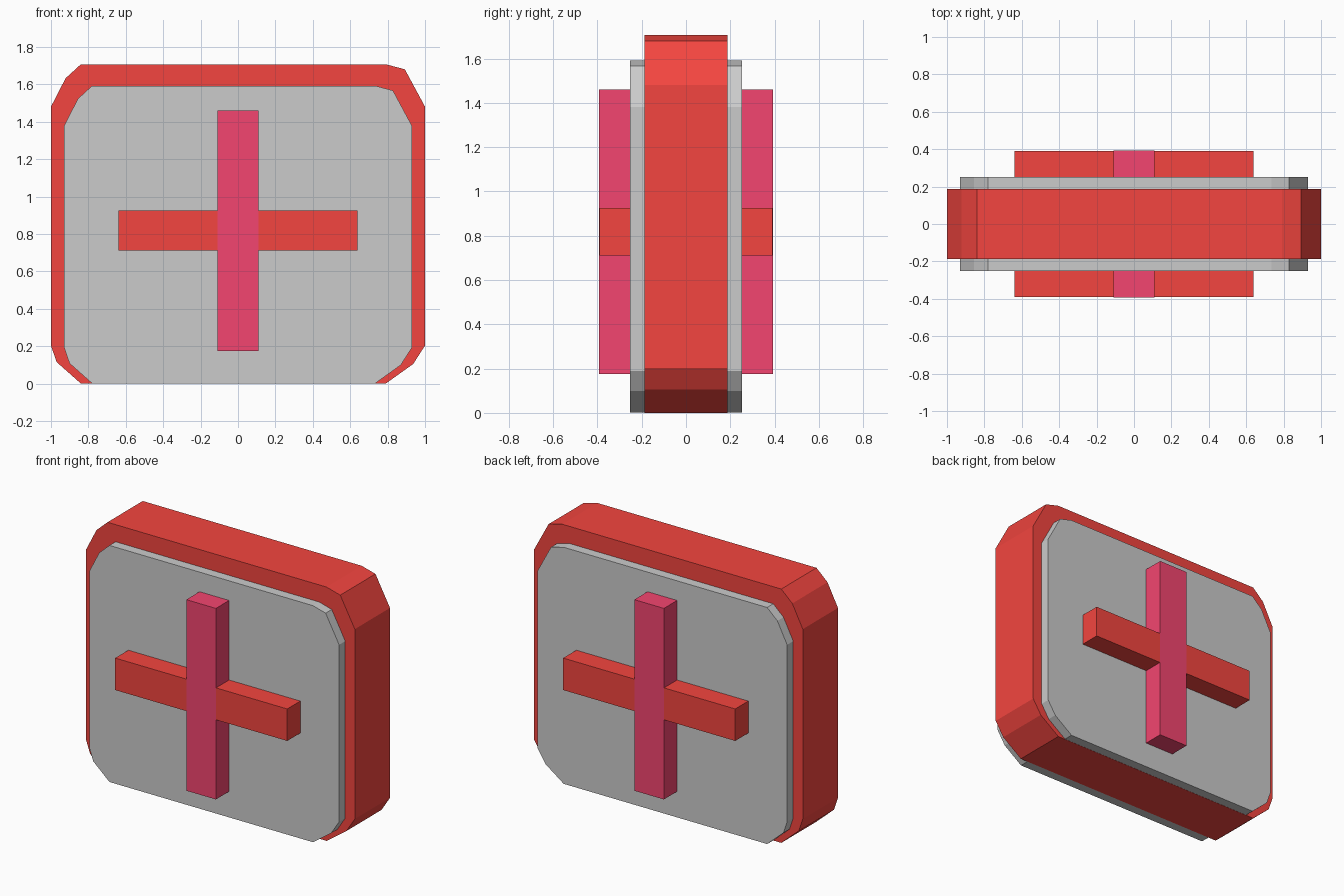
import bpy, bmesh

if "Cube" in bpy.data.objects:
    bpy.data.objects.remove(bpy.data.objects["Cube"])


def material(name, rgb):
    mat = bpy.data.materials.new(name)
    mat.diffuse_color = (*rgb, 1)
    mat.use_nodes = True
    mat.node_tree.nodes["Principled BSDF"].inputs["Base Color"].default_value = mat.diffuse_color
    return mat


def slab(name, profile, depth, mat=None):
    """Extrude an x-z outline symmetrically about y = 0."""
    bm = bmesh.new()
    face = bm.faces.new([bm.verts.new((x, -depth, z)) for x, z in profile])
    ext = bmesh.ops.extrude_face_region(bm, geom=[face])
    moved = [v for v in ext["geom"] if isinstance(v, bmesh.types.BMVert)]
    bmesh.ops.translate(bm, verts=moved, vec=(0, 2 * depth, 0))
    # Keep both end caps and close the solid
    if len(bm.faces) < len(profile) + 2:
        bmesh.ops.holes_fill(bm, edges=bm.edges)
    bmesh.ops.recalc_face_normals(bm, faces=bm.faces)
    mesh = bpy.data.meshes.new(name)
    bm.to_mesh(mesh)
    bm.free()
    obj = bpy.data.objects.new(name, mesh)
    bpy.context.collection.objects.link(obj)
    if mat:
        mesh.materials.append(mat)
    return obj


def rect(x, z0, z1):
    return [(-x, z0), (x, z0), (x, z1), (-x, z1)]


red = material("red", (0.9, 0.06, 0.05))
crimson = material("crimson", (0.9, 0.06, 0.16))

# Chipped, slightly irregular rounded outline shared by rim and panel
outline = [(-0.84, 0), (0.79, 0), (0.937, 0.105), (1.0, 0.203),
           (1.0, 1.48), (0.892, 1.68), (0.79, 1.707), (-0.84, 1.707),
           (-0.922, 1.632), (-1.0, 1.48), (-1.0, 0.203), (-0.97, 0.115)]

# Red outer rim block
slab("rim", outline, 0.187, red)

# Grey inner panel, a smaller copy showing on both faces
slab("panel", [(x * 0.929, z * 0.932 + 0.001) for x, z in outline], 0.252)

# Cross bars running through to both faces
slab("horizontal_bar", rect(0.64, 0.71, 0.925), 0.391, red)
slab("vertical_bar", rect(0.11, 0.175, 1.46), 0.392, crimson)
